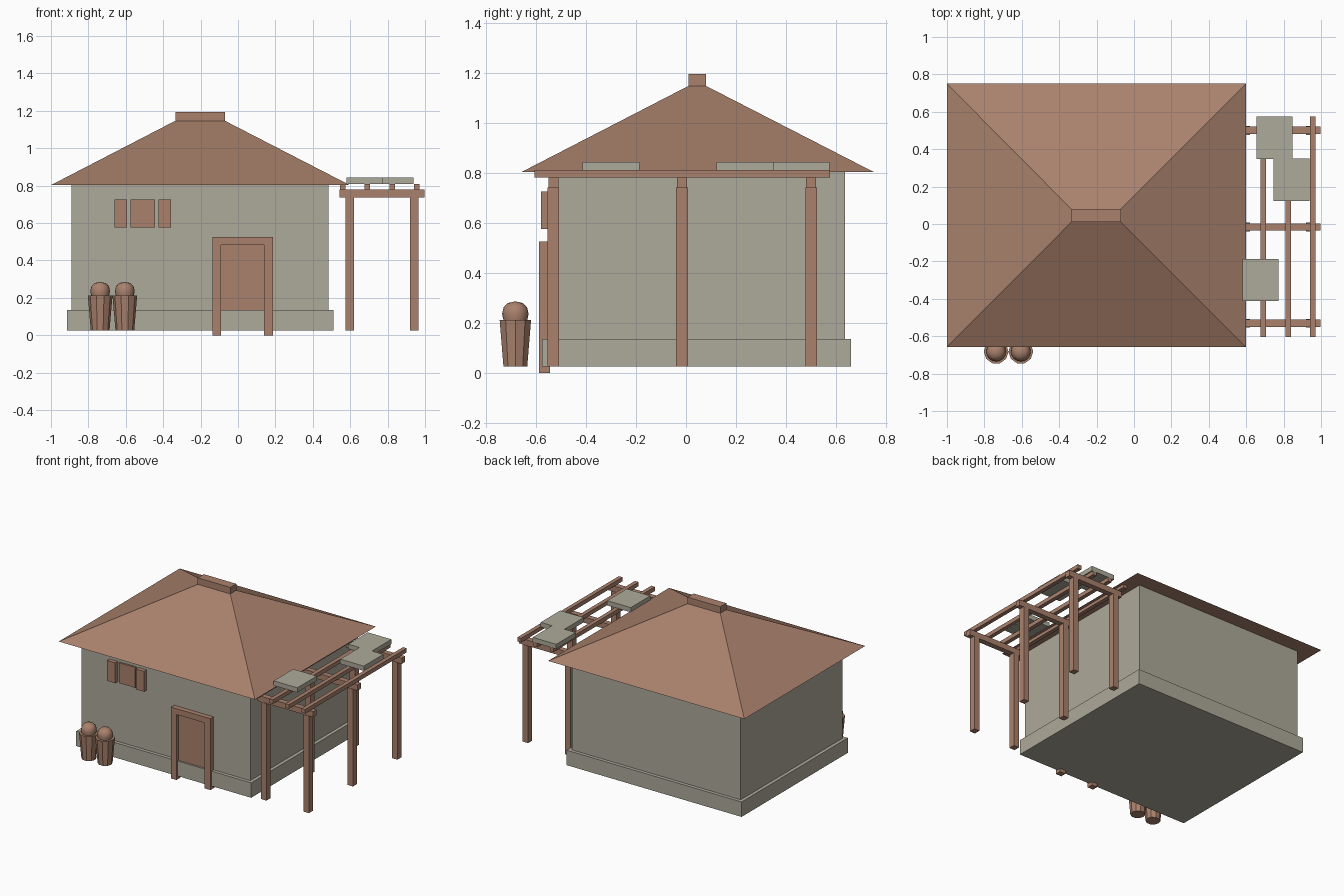
import bpy, bmesh, math

cube = bpy.data.objects.get("Cube")
if cube:
    bpy.data.objects.remove(cube, do_unlink=True)


def make_material(name, rgb):
    m = bpy.data.materials.new(name)
    m.use_nodes = True
    m.diffuse_color = (*rgb, 1)
    m.node_tree.nodes["Principled BSDF"].inputs["Base Color"].default_value = (*rgb, 1)
    return m


BROWN = make_material("terracotta brown", (0.40, 0.222, 0.152))
GREY = make_material("plaster grey", (0.42, 0.40, 0.325))


def finish(name, bm, mat):
    bmesh.ops.recalc_face_normals(bm, faces=bm.faces)
    mesh = bpy.data.meshes.new(name)
    bm.to_mesh(mesh)
    bm.free()
    mesh.materials.append(mat)
    obj = bpy.data.objects.new(name, mesh)
    bpy.context.collection.objects.link(obj)
    return obj


def frustum(name, mat, base, top, z0, z1):
    """Solid between two rectangles given as (x0, x1, y0, y1)."""
    bm = bmesh.new()
    rings = []
    for (x0, x1, y0, y1), z in ((base, z0), (top, z1)):
        rings.append([bm.verts.new((x, y, z)) for x, y in
                      ((x0, y0), (x1, y0), (x1, y1), (x0, y1))])
    low, high = rings
    bm.faces.new(low[::-1])
    bm.faces.new(high)
    for i in range(4):
        j = (i + 1) % 4
        bm.faces.new((low[i], low[j], high[j], high[i]))
    return finish(name, bm, mat)


def box(name, mat, x0, x1, y0, y1, z0, z1):
    rect = (x0, x1, y0, y1)
    return frustum(name, mat, rect, rect, z0, z1)


def lathe(name, mat, profile, x, y, sides):
    bm = bmesh.new()
    verts = [bm.verts.new((r, 0, z)) for r, z in profile]
    edges = [bm.edges.new(pair) for pair in zip(verts, verts[1:])]
    bmesh.ops.spin(bm, geom=verts + edges, cent=(0, 0, 0), axis=(0, 0, 1),
                   angle=math.tau, steps=sides, use_duplicate=False)
    bmesh.ops.remove_doubles(bm, verts=bm.verts, dist=0.0005)
    obj = finish(name, bm, mat)
    obj.location = (x, y, 0)
    return obj


# House body
box("plinth", GREY, -0.915, 0.51, -0.575, 0.66, 0.025, 0.135)
box("walls", GREY, -0.89, 0.485, -0.55, 0.635, 0.13, 0.803)

# Hipped roof and its ridge cap
ridge = (-0.335, -0.07, 0.01, 0.08)
frustum("roof", BROWN, (-1.0, 0.598, -0.657, 0.75), ridge, 0.803, 1.147)
box("ridge_cap", BROWN, *ridge, 1.14, 1.195)

# Door
box("door_panel", BROWN, -0.092, 0.142, -0.562, -0.54, 0.10, 0.482)
box("door_post_right", BROWN, -0.135, -0.09, -0.587, -0.543, 0, 0.482)
box("door_post_left", BROWN, 0.14, 0.187, -0.587, -0.543, 0, 0.482)
box("door_lintel", BROWN, -0.135, 0.187, -0.587, -0.543, 0.482, 0.525)

# Window with two shutters
box("window_panel", BROWN, -0.575, -0.443, -0.563, -0.54, 0.575, 0.725)
for name, x in (("shutter_right", -0.66), ("shutter_left", -0.425)):
    box(name, BROWN, x, x + 0.066, -0.58, -0.54, 0.575, 0.725)

# Lidded jars
body = [(0, 0.025), (0.05, 0.025), (0.066, 0.212), (0, 0.212)]
dome = [(0.047, 0.208), (0.053, 0.236), (0.047, 0.262), (0.03, 0.279), (0.0, 0.286)]
for i, x in enumerate((-0.737, -0.605)):
    lathe(f"jar_body_{i}", BROWN, body, x, -0.682, 10)
    lid = lathe(f"jar_lid_{i}", BROWN, dome, x, -0.682, 16)
    bpy.ops.object.select_all(action='DESELECT')
    lid.select_set(True)
    bpy.context.view_layer.objects.active = lid
    bpy.ops.object.shade_smooth_by_angle(angle=math.radians(35))

# Pergola: posts, cross beams, long rafters
for i, y in enumerate((-0.53, -0.016, 0.5)):
    for side, x in (("inner", 0.597), ("outer", 0.942)):
        box(f"pergola_post_{side}_{i}", BROWN,
            x - 0.022, x + 0.022, y - 0.023, y + 0.023, 0.025, 0.74)
    box(f"pergola_beam_{i}", BROWN, 0.543, 0.998, y - 0.02, y + 0.02, 0.738, 0.78)
for i in range(4):
    x = 0.56 + 0.132 * i
    box(f"pergola_rafter_{i}", BROWN, x - 0.015, x + 0.015, -0.605, 0.575, 0.78, 0.81)

# Roofing slabs resting on the rafters
for i, (x, y) in enumerate(((0.58, -0.413), (0.655, 0.347), (0.747, 0.122))):
    box(f"pergola_slab_{i}", GREY, x, x + 0.192, y, y + 0.227, 0.808, 0.843)
